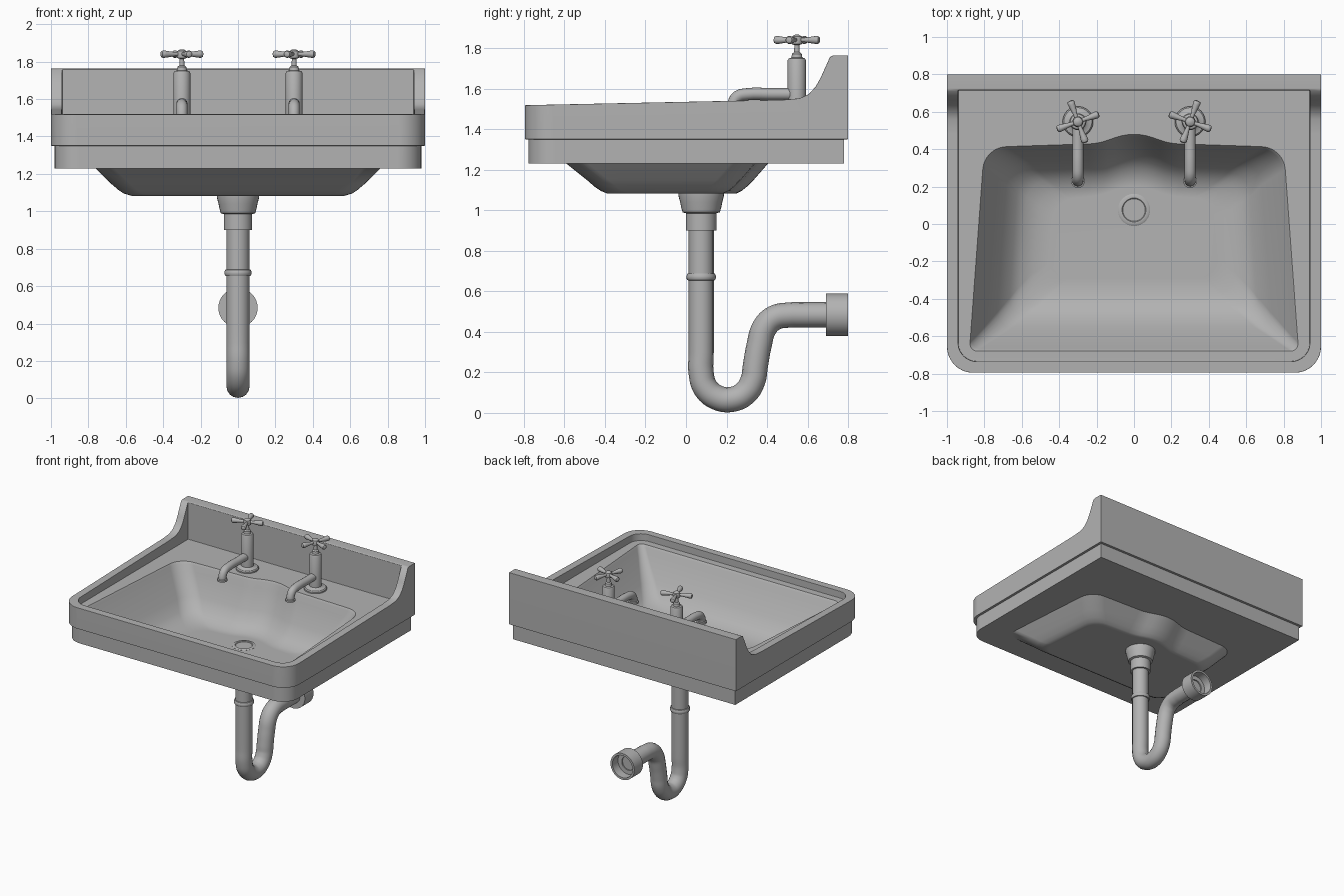
import bpy, bmesh, math
from mathutils import Vector, Matrix

if "Cube" in bpy.data.objects:
    bpy.data.objects.remove(bpy.data.objects["Cube"])

GREY = bpy.data.materials.new("grey_ceramic")
GREY.diffuse_color = (.45, .45, .45, 1)
GREY.use_nodes = True
GREY.node_tree.nodes["Principled BSDF"].inputs["Base Color"].default_value = GREY.diffuse_color


def add_object(name, bm):
    bmesh.ops.recalc_face_normals(bm, faces=bm.faces)
    mesh = bpy.data.meshes.new(name)
    bm.to_mesh(mesh)
    bm.free()
    mesh.materials.append(GREY)
    ob = bpy.data.objects.new(name, mesh)
    bpy.context.collection.objects.link(ob)
    return ob


def loft(name, rings, closed=False):
    """Skin a list of equal-length point rings; capped unless closed."""
    bm = bmesh.new()
    vs = [[bm.verts.new(p) for p in r] for r in rings]
    n = len(vs[0])
    pairs = list(zip(vs, vs[1:])) + ([(vs[-1], vs[0])] if closed else [])
    for a, b in pairs:
        for i in range(n):
            bm.faces.new((a[i], a[(i + 1) % n], b[(i + 1) % n], b[i]))
    if not closed:
        bm.faces.new(vs[0])
        bm.faces.new(vs[-1])
    return add_object(name, bm)


def lathe(name, profile, origin, axis=(0, 0, 1), n=32, closed=False):
    """Revolve (radius, height) pairs about an axis through origin."""
    m = Matrix.Translation(origin) @ Vector((0, 0, 1)).rotation_difference(Vector(axis)).to_matrix().to_4x4()
    rings = [[m @ Vector((r * math.cos(t), r * math.sin(t), h))
              for t in (2 * math.pi * i / n for i in range(n))] for r, h in profile]
    return loft(name, rings, closed)


def tube(name, points, radius, n=4):
    cu = bpy.data.curves.new(name, 'CURVE')
    cu.dimensions = '3D'
    cu.bevel_depth, cu.bevel_resolution, cu.resolution_u = radius, 6, n
    cu.use_fill_caps = True
    cu.materials.append(GREY)
    sp = cu.splines.new('BEZIER')
    sp.bezier_points.add(len(points) - 1)
    for bp, p in zip(sp.bezier_points, points):
        bp.co = p
        bp.handle_left_type = bp.handle_right_type = 'AUTO'
    ob = bpy.data.objects.new(name, cu)
    bpy.context.collection.objects.link(ob)
    activate(ob)
    bpy.ops.object.convert(target='MESH')
    return bpy.context.object


def activate(ob):
    bpy.ops.object.select_all(action='DESELECT')
    ob.select_set(True)
    bpy.context.view_layer.objects.active = ob


def smooth(ob, angle=35):
    activate(ob)
    bpy.ops.object.shade_smooth_by_angle(angle=math.radians(angle))


def boolean(ob, other, op):
    mod = ob.modifiers.new(op, 'BOOLEAN')
    mod.operation, mod.solver, mod.object = op, 'EXACT', other
    activate(ob)
    bpy.ops.object.modifier_apply(modifier=mod.name)
    bpy.data.objects.remove(other)


def rounded(corners, n=6):
    """2D outline from (x, y, radius) corners, each rounded with n segments."""
    out = []
    for i, (x, y, r) in enumerate(corners):
        p = Vector((x, y))
        a = (Vector(corners[i - 1][:2]) - p).normalized()
        b = (Vector(corners[(i + 1) % len(corners)][:2]) - p).normalized()
        if r == 0:
            out.append(p)
            continue
        half = a.angle(b) / 2
        c = p + (a + b).normalized() * (r / math.sin(half))
        s = p + a * (r / math.tan(half)) - c
        e = p + b * (r / math.tan(half)) - c
        sweep = s.angle_signed(e)
        for k in range(n + 1):
            t = -sweep * k / n
            out.append(c + Vector((s.x * math.cos(t) - s.y * math.sin(t),
                                   s.x * math.sin(t) + s.y * math.cos(t))))
    return out


def slab(name, w, y0, y1, z0, z1, r):
    """Block with rounded front corners."""
    o = rounded([(-w, y0, r), (w, y0, r), (w, y1, 0), (-w, y1, 0)], 10)
    return loft(name, [[(p.x, p.y, z) for p in o] for z in (z0, z1)])


def bowl(name, levels):
    """Bowl solid; each level is (z, front half width, back half width, front y, back y, front corner radius)."""
    rings = []
    for z, wf, wb, yf, yb, rf in levels:
        o = rounded([(-wf, yf, rf), (wf, yf, rf), (wb, yb - .02, .13), (.19, yb, .35), (0, yb + .068, .3),
                     (-.19, yb, .35), (-wb, yb - .02, .13)], 6)
        rings.append([(p.x, p.y, z) for p in o])
    return loft(name, rings)


# Basin: swept side profile trimmed to a rounded plan, then hollowed
side = [(-.85, 1.35), (-.85, 1.517), (.48, 1.545), (.56, 1.552), (.605, 1.572), (.64, 1.61),
        (.665, 1.655), (.71, 1.755), (.725, 1.763), (.85, 1.763), (.85, 1.35)]
basin = loft("basin", [[(x, y, z) for y, z in side] for x in (-1.1, 1.1)])
boolean(basin, slab("plan", 1, -.795, .8, 1.2, 1.9, .14), 'INTERSECT')
boolean(basin, slab("recess", .94, -.735, .715, 1.465, 1.9, .1), 'DIFFERENCE')
bev = basin.modifiers.new("edge", 'BEVEL')
bev.width, bev.segments, bev.angle_limit = .008, 2, math.radians(50)
activate(basin)
bpy.ops.object.modifier_apply(modifier=bev.name)
boolean(basin, slab("lower_tier", .98, -.778, .78, 1.23, 1.4, .13), 'UNION')
boolean(basin, bowl("bowl_outside", [
    (1.30, .80, .74, -.64, .40, .1), (1.23, .77, .70, -.59, .355, .1), (1.15, .69, .63, -.49, .285, .1),
    (1.115, .65, .59, -.45, .25, .1), (1.095, .62, .565, -.42, .225, .1),
    (1.083, .58, .53, -.39, .20, .1)]), 'UNION')
boolean(basin, bowl("bowl_inside", [
    (1.55, .885, .81, -.685, .44, .04), (1.465, .88, .80, -.68, .43, .04), (1.45, .868, .79, -.667, .42, .045),
    (1.40, .84, .765, -.645, .405, .05), (1.25, .735, .675, -.555, .345, .08),
    (1.18, .67, .62, -.49, .29, .09), (1.145, .62, .57, -.44, .25, .1),
    (1.122, .55, .50, -.37, .20, .1), (1.115, .46, .42, -.29, .15, .1)]), 'DIFFERENCE')
smooth(basin)
# Keep the large flat faces evenly shaded
weighted = basin.modifiers.new("flat_faces", 'WEIGHTED_NORMAL')
weighted.keep_sharp = True

# Drain and waste pipe
DY = .075
smooth(lathe("drain_ring", [(.06, 1.10), (.06, 1.117), (.064, 1.12), (.08, 1.12), (.086, 1.116), (.086, 1.10)],
             (0, DY, 0), closed=True))
smooth(lathe("waste_fitting", [(.113, 1.09), (.112, 1.07), (.104, 1.04), (.098, 1.01), (.092, .99),
                               (.076, .985), (.076, .90)], (0, DY, 0)))
smooth(lathe("pipe_collar", [(.055, .69), (.068, .687), (.073, .675), (.073, .665), (.068, .655), (.055, .652)],
             (0, DY, 0)))
path = [(0, DY, .92), (0, DY, .6), (0, DY, .3)]
path += [(0, .205 - .13 * math.cos(t), .195 - .13 * math.sin(t)) for t in
         (math.radians(a) for a in range(0, 166, 33))]
path += [(0, .342, .23), (0, .36, .33), (0, .387, .42), (0, .435, .468), (0, .51, .483), (0, .57, .484), (0, .72, .484)]
smooth(tube("trap_pipe", path, .062, 6))
smooth(lathe("wall_flange", [(.055, .692), (.105, .692), (.105, .80), (.088, .80), (.088, .73), (.055, .73)],
             (0, 0, .484), (0, 1, 0), closed=True))

# Left tap, mirrored to the right
TX, TY = -.3, .547
parts = [
    lathe("tap_body", [(.082, 1.46), (.082, 1.475), (.075, 1.483), (.055, 1.487), (.045, 1.495), (.045, 1.74),
                       (.04, 1.749), (.027, 1.753), (.024, 1.772), (.014, 1.78), (.012, 1.815), (.026, 1.82),
                       (.029, 1.84), (.024, 1.857), (.01, 1.866)], (TX, TY, 0)),
    tube("tap_spout", [(TX, TY, 1.573), (TX, .42, 1.573), (TX, .30, 1.572), (TX, .255, 1.56),
                       (TX, .235, 1.53), (TX, .23, 1.50)], .03),
    lathe("spout_tip", [(.03, 1.51), (.037, 1.507), (.037, 1.493), (.03, 1.49)], (TX, .23, 0)),
]
for k in range(4):
    a = math.radians(20 + 90 * k)
    parts.append(lathe("tap_handle_arm", [(.011, .01), (.011, .04), (.019, .095), (.02, .108), (.016, .116),
                                          (.006, .12)], (TX, TY, 1.84), (math.cos(a), math.sin(a), 0), 16))
for ob in parts:
    smooth(ob)
    ob.modifiers.new("mirror", 'MIRROR')
